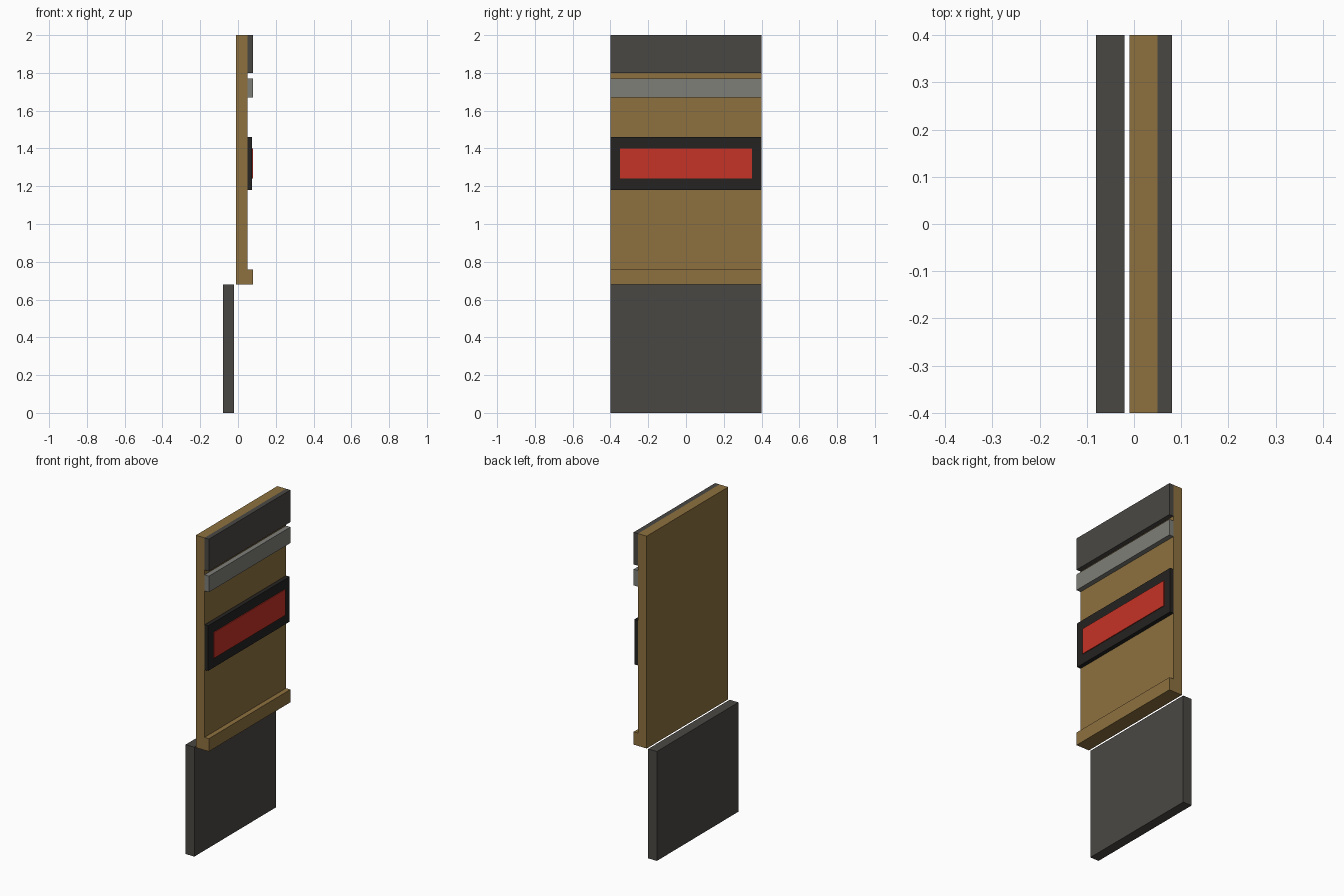
import bpy

if "Cube" in bpy.data.objects:
    bpy.data.objects.remove(bpy.data.objects["Cube"])


def material(name, rgb):
    mat = bpy.data.materials.new(name)
    mat.diffuse_color = (*rgb, 1)
    mat.use_nodes = True
    mat.node_tree.nodes["Principled BSDF"].inputs["Base Color"].default_value = mat.diffuse_color
    return mat


def extrude_profile(name, points, half_width, mat):
    """Closed x-z profile, extruded along y, centred on y = 0."""
    n = len(points)
    verts = [(x, y, z) for y in (-half_width, half_width) for x, z in points]
    faces = [tuple(range(n)), tuple(range(2 * n - 1, n - 1, -1))]
    faces += [(i, i + n, (i + 1) % n + n, (i + 1) % n) for i in range(n)]
    mesh = bpy.data.meshes.new(name)
    mesh.from_pydata(verts, [], faces)
    mesh.materials.append(mat)
    obj = bpy.data.objects.new(name, mesh)
    bpy.context.collection.objects.link(obj)
    return obj


def slab(name, x0, x1, z0, z1, half_width, mat):
    return extrude_profile(
        name, [(x0, z0), (x1, z0), (x1, z1), (x0, z1)], half_width, mat)


dark = material("dark_grey", (0.068, 0.064, 0.057))
grey = material("mid_grey", (0.21, 0.21, 0.19))
tan = material("tan", (0.27, 0.165, 0.05))
black = material("black", (0.018, 0.017, 0.016))
red = material("red", (0.56, 0.033, 0.02))

# Lower panel, set back behind the upper one
slab("lower_panel", -0.08, -0.02, 0, 0.68, 0.4, dark)

# Upper panel with a lip along its bottom edge
extrude_profile("upper_panel", [(-0.01, 0.68), (0.08, 0.68), (0.08, 0.76),
                                (0.05, 0.76), (0.05, 2), (-0.01, 2)], 0.4, tan)

# Horizontal bands on the face of the upper panel
slab("top_band", 0.05, 0.08, 1.8, 2, 0.4, dark)
slab("trim_strip", 0.05, 0.08, 1.67, 1.77, 0.4, grey)

# Display frame with its slightly proud red screen
slab("display_frame", 0.05, 0.075, 1.18, 1.46, 0.4, black)
slab("display_screen", 0.07, 0.08, 1.24, 1.40, 0.35, red)
